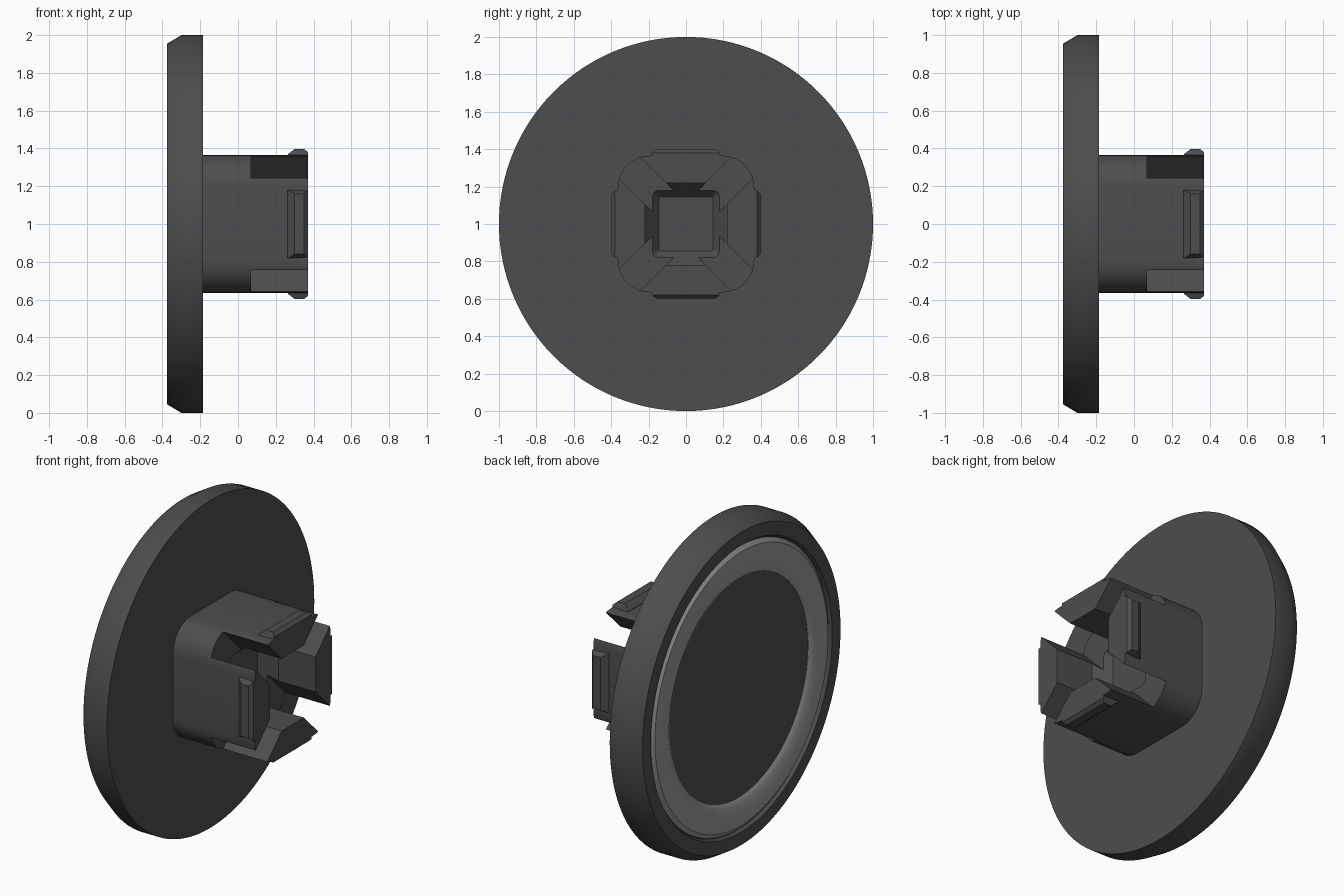
import bpy, bmesh, math
from mathutils import Matrix, Vector

if "Cube" in bpy.data.objects:
    bpy.data.objects.remove(bpy.data.objects["Cube"])


def material(name, v):
    m = bpy.data.materials.new(name)
    m.diffuse_color = (v, v, v, 1)
    m.use_nodes = True
    m.node_tree.nodes["Principled BSDF"].inputs["Base Color"].default_value = m.diffuse_color
    return m


DARK = material("charcoal plastic", 0.075)
GREY = material("mid grey ring", 0.33)


def finish(name, bm, mat, angle=35):
    bmesh.ops.remove_doubles(bm, verts=bm.verts[:], dist=1e-5)
    bmesh.ops.recalc_face_normals(bm, faces=bm.faces[:])
    me = bpy.data.meshes.new(name)
    bm.to_mesh(me)
    bm.free()
    me.materials.append(mat)
    ob = bpy.data.objects.new(name, me)
    bpy.context.collection.objects.link(ob)
    smooth(ob, angle)
    return ob


def smooth(ob, angle=35):
    bpy.ops.object.select_all(action='DESELECT')
    ob.select_set(True)
    bpy.context.view_layer.objects.active = ob
    bpy.ops.object.shade_smooth_by_angle(angle=math.radians(angle))


def lathe(name, profile, mat, closed=False, n=128):
    """Spin (x, radius) points around the x axis through z = 1."""
    bm = bmesh.new()
    pts = profile + profile[:1] if closed else profile
    vs = [bm.verts.new((x, 0, 1 + r)) for x, r in pts]
    es = [bm.edges.new(p) for p in zip(vs, vs[1:])]
    bmesh.ops.spin(bm, geom=vs + es, cent=(0, 0, 1), axis=(1, 0, 0),
                   angle=math.tau, steps=n)
    bmesh.ops.remove_doubles(bm, verts=bm.verts[:], dist=1e-5)
    return finish(name, bm, mat)


def rounded_square(half, r, seg=8):
    pts = []
    for k in range(4):
        a0 = k * math.pi / 2
        cx = (half - r) * (1 if k in (0, 3) else -1)
        cy = (half - r) * (1 if k in (0, 1) else -1)
        for i in range(seg + 1):
            a = a0 + i / seg * math.pi / 2
            pts.append((cx + r * math.cos(a), cy + r * math.sin(a)))
    return pts


def loft(name, sections, mat):
    """Skin (x, [(y, z)...]) sections along x and cap both ends."""
    bm = bmesh.new()
    rings = [[bm.verts.new((x, y, 1 + z)) for y, z in pts] for x, pts in sections]
    for a, b in zip(rings, rings[1:]):
        for i in range(len(a)):
            j = (i + 1) % len(a)
            bm.faces.new((a[i], a[j], b[j], b[i]))
    bm.faces.new(rings[0])
    bm.faces.new(rings[-1])
    return finish(name, bm, mat)


def cut(target, cutter):
    mod = target.modifiers.new("cut", 'BOOLEAN')
    mod.operation = 'DIFFERENCE'
    mod.solver = 'EXACT'
    mod.object = cutter
    bpy.context.view_layer.objects.active = target
    bpy.ops.object.modifier_apply(modifier=mod.name)
    bpy.data.objects.remove(cutter)


# Round cap with chamfered outer edge and a shallow recess
lathe("cap_disc", [(-0.185, 0), (-0.185, 1.0), (-0.30, 1.0), (-0.375, 0.955),
                   (-0.375, 0.875), (-0.355, 0.865), (-0.355, 0)], DARK)

# Raised ring inside the recess
lathe("face_ring", [(-0.345, 0.86), (-0.357, 0.86), (-0.375, 0.835),
                    (-0.375, 0.70), (-0.357, 0.67), (-0.345, 0.67)], GREY, closed=True)

# Square socket with rounded corners
socket = loft("clip_socket", [(-0.19, rounded_square(0.365, 0.17)),
                              (0.37, rounded_square(0.365, 0.17))], DARK)

# Tapered inner hole
cut(socket, loft("hole_cutter", [(0.03, rounded_square(0.145, 0.01)),
                                 (0.12, rounded_square(0.22, 0.06)),
                                 (0.50, rounded_square(0.22, 0.06))], DARK))

# Diagonal slots that split the socket into four prongs
for s in (1, -1):
    bm = bmesh.new()
    bmesh.ops.create_cube(bm, size=1, matrix=Matrix.Translation((0.32, 0, 1)) @
                          Matrix.Rotation(s * math.pi / 4, 4, 'X') @
                          Matrix.Diagonal((0.5, 0.16, 1.6, 1)))
    cut(socket, finish("slot_cutter", bm, DARK))
smooth(socket)

# Chamfered snap ridge on the outside of each prong
for k in range(4):
    bm = bmesh.new()
    prof = [(0.26, 0.355, 0.18), (0.265, 0.37, 0.18), (0.30, 0.398, 0.16),
            (0.35, 0.398, 0.16), (0.37, 0.38, 0.18), (0.37, 0.355, 0.18)]
    sides = [[bm.verts.new((x, s * w, h)) for x, h, w in prof] for s in (-1, 1)]
    for side in sides:
        bm.faces.new(side)
    for i in range(len(prof)):
        j = (i + 1) % len(prof)
        bm.faces.new((sides[0][i], sides[0][j], sides[1][j], sides[1][i]))
    bmesh.ops.transform(bm, verts=bm.verts[:], matrix=Matrix.Translation((0, 0, 1)) @
                        Matrix.Rotation(k * math.pi / 2, 4, 'X'))
    finish("snap_ridge_%d" % (k + 1), bm, DARK, 20)
